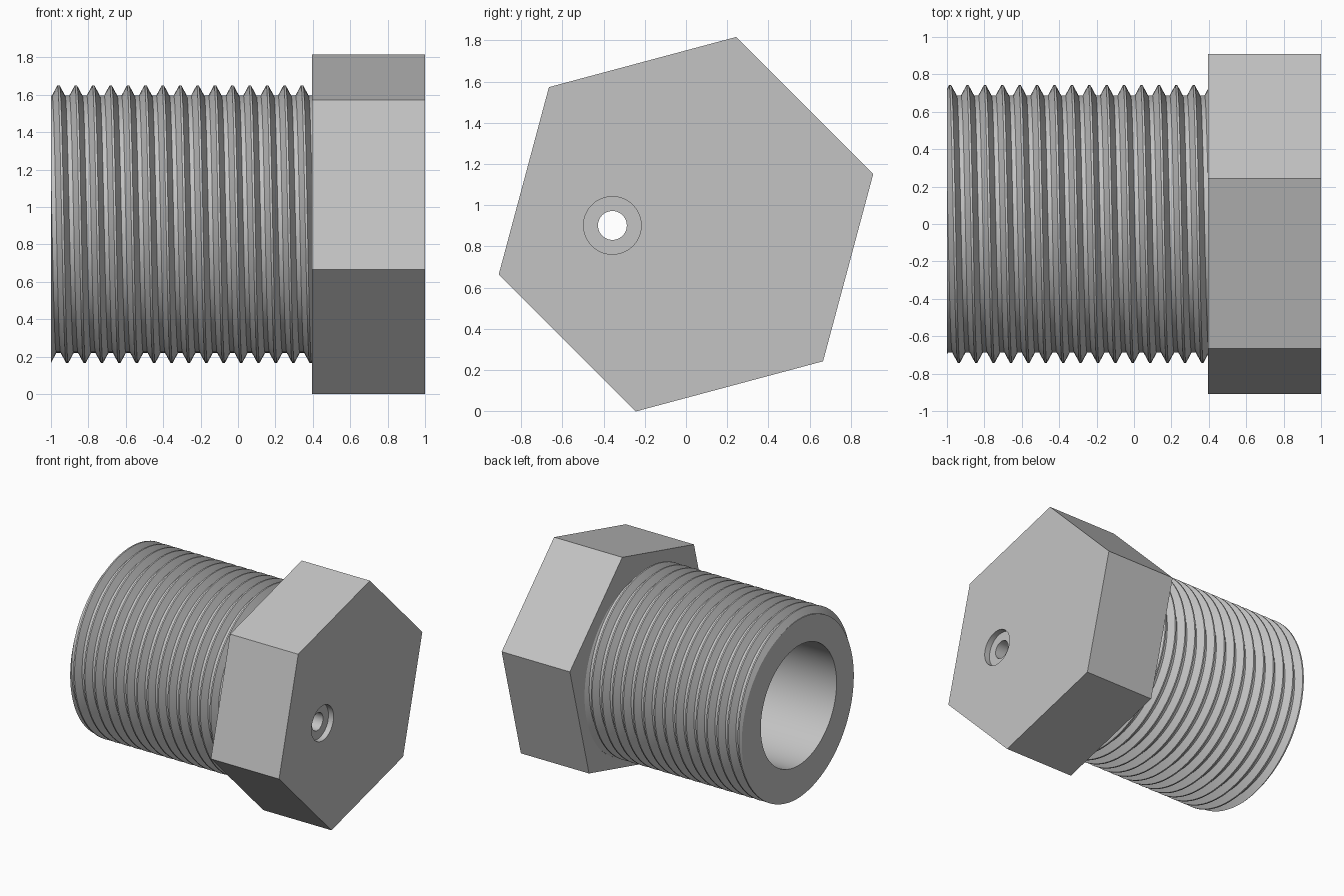
import bpy, bmesh
from math import pi, cos, sin, radians

if "Cube" in bpy.data.objects:
    bpy.data.objects.remove(bpy.data.objects["Cube"])

AXIS_Z = 0.908                       # height of the long axis
END, HEAD, TIP = -1.0, 0.395, 1.0    # stations along x
ROOT, CREST, BORE = 0.688, 0.742, 0.48
PITCH, START = 0.093, -0.983
SEGMENTS = 96

steel = bpy.data.materials.new("grey steel")
steel.use_nodes = True
grey = (0.55, 0.55, 0.55, 1)
steel.diffuse_color = grey
steel.node_tree.nodes["Principled BSDF"].inputs["Base Color"].default_value = grey


def finish(bm, name):
    bmesh.ops.recalc_face_normals(bm, faces=bm.faces)
    mesh = bpy.data.meshes.new(name)
    bm.to_mesh(mesh)
    bm.free()
    mesh.materials.append(steel)
    obj = bpy.data.objects.new(name, mesh)
    bpy.context.collection.objects.link(obj)
    return obj


def prism(name, x0, x1, radius, sides, y=0, z=AXIS_Z, turn=0):
    """Regular prism lying along x."""
    bm = bmesh.new()
    angles = [turn + 2 * pi * i / sides for i in range(sides)]
    base = bm.faces.new([bm.verts.new((x0, y + radius * cos(a), z + radius * sin(a)))
                         for a in angles])
    top = bmesh.ops.extrude_face_region(bm, geom=[base], use_keep_orig=True)["geom"]
    bmesh.ops.translate(bm, vec=(x1 - x0, 0, 0),
                        verts=[v for v in top if isinstance(v, bmesh.types.BMVert)])
    return finish(bm, name)


def smooth(obj):
    bpy.ops.object.select_all(action="DESELECT")
    obj.select_set(True)
    bpy.context.view_layer.objects.active = obj
    bpy.ops.object.shade_smooth_by_angle(angle=radians(25))


# Hexagonal head with a small off-centre counterbored hole
head = prism("hex_head", HEAD, TIP, 0.94, 6, turn=radians(15))
hole_y, hole_z = -0.357, 0.902
for name, x0, radius in (("through_hole", HEAD - 0.1, 0.07), ("counterbore", TIP - 0.045, 0.14)):
    cutter = prism(name, x0, TIP + 0.1, radius, 48, hole_y, hole_z)
    cutter.hide_render = True
    mod = head.modifiers.new(name, "BOOLEAN")
    mod.operation, mod.solver, mod.object = "DIFFERENCE", "EXACT", cutter
    bpy.context.view_layer.objects.active = head
    bpy.ops.object.modifier_apply(modifier=name)
    bpy.data.objects.remove(cutter)
smooth(head)


# Threaded hollow shank: helical trapezoid ridge, trimmed at both ends
def thread_radius(x, centre):
    phase = abs((x - centre + PITCH / 2) % PITCH - PITCH / 2) / PITCH
    slope = min(1, max(0, (phase - 1 / 16) / (5 / 16)))
    return CREST + (ROOT - CREST) * slope


bm = bmesh.new()
stop = HEAD + 0.004
columns = []
for i in range(SEGMENTS + 1):
    a = 2 * pi * i / SEGMENTS
    shift = START + PITCH * i / SEGMENTS
    points = [(END, BORE), (END, thread_radius(END, shift))]
    for k in range(-2, 17):
        for offset in (-3 / 8, -1 / 16, 1 / 16, 3 / 8):
            x = min(stop, max(END, shift + (k + offset) * PITCH))
            points.append((x, thread_radius(x, shift)))
    points += [(stop, thread_radius(stop, shift)), (stop, BORE)]
    columns.append([bm.verts.new((x, r * cos(a), AXIS_Z + r * sin(a))) for x, r in points])
for left, right in zip(columns, columns[1:]):
    for j in range(len(left)):
        bm.faces.new((left[j - 1], left[j], right[j], right[j - 1]))
bmesh.ops.remove_doubles(bm, verts=bm.verts, dist=0.00005)
smooth(finish(bm, "threaded_shank"))
